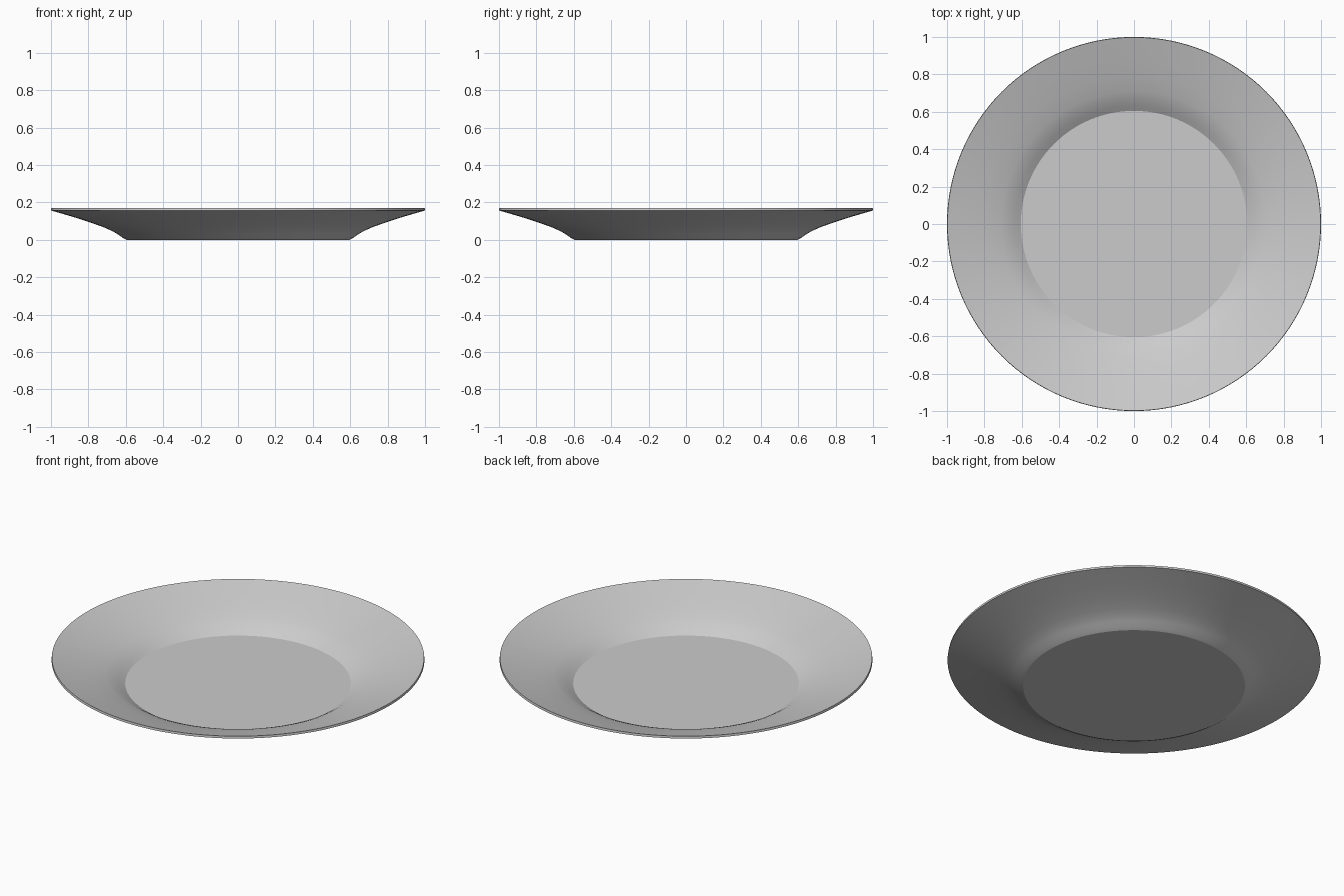
import bpy, bmesh, math

if "Cube" in bpy.data.objects:
    bpy.data.objects.remove(bpy.data.objects["Cube"])

# Plate cross-section (radius, height): underside, rim edge, then inside
underside = [(0, 0), (0.595, 0), (0.615, 0.010), (0.645, 0.031), (0.675, 0.048),
             (0.715, 0.066), (0.79, 0.093), (0.88, 0.122), (1.0, 0.157)]
inside = [(0.998, 0.170), (0.88, 0.134), (0.79, 0.105), (0.71, 0.077),
          (0.67, 0.059), (0.635, 0.038), (0.605, 0.018), (0, 0.018)]

bm = bmesh.new()
verts = [bm.verts.new((r, 0, z)) for r, z in underside + inside]
edges = [bm.edges.new(pair) for pair in zip(verts, verts[1:])]

# Revolve the section into a full dish
bmesh.ops.spin(bm, geom=verts + edges, cent=(0, 0, 0), axis=(0, 0, 1),
               angle=2 * math.pi, steps=128, use_duplicate=False)
bmesh.ops.remove_doubles(bm, verts=bm.verts, dist=0.0005)
bmesh.ops.recalc_face_normals(bm, faces=bm.faces)

mesh = bpy.data.meshes.new("plate")
bm.to_mesh(mesh)
bm.free()
plate = bpy.data.objects.new("plate", mesh)
bpy.context.collection.objects.link(plate)

# Smooth surface with crisp rim
bpy.context.view_layer.objects.active = plate
plate.select_set(True)
bpy.ops.object.shade_smooth_by_angle(angle=math.radians(24))
